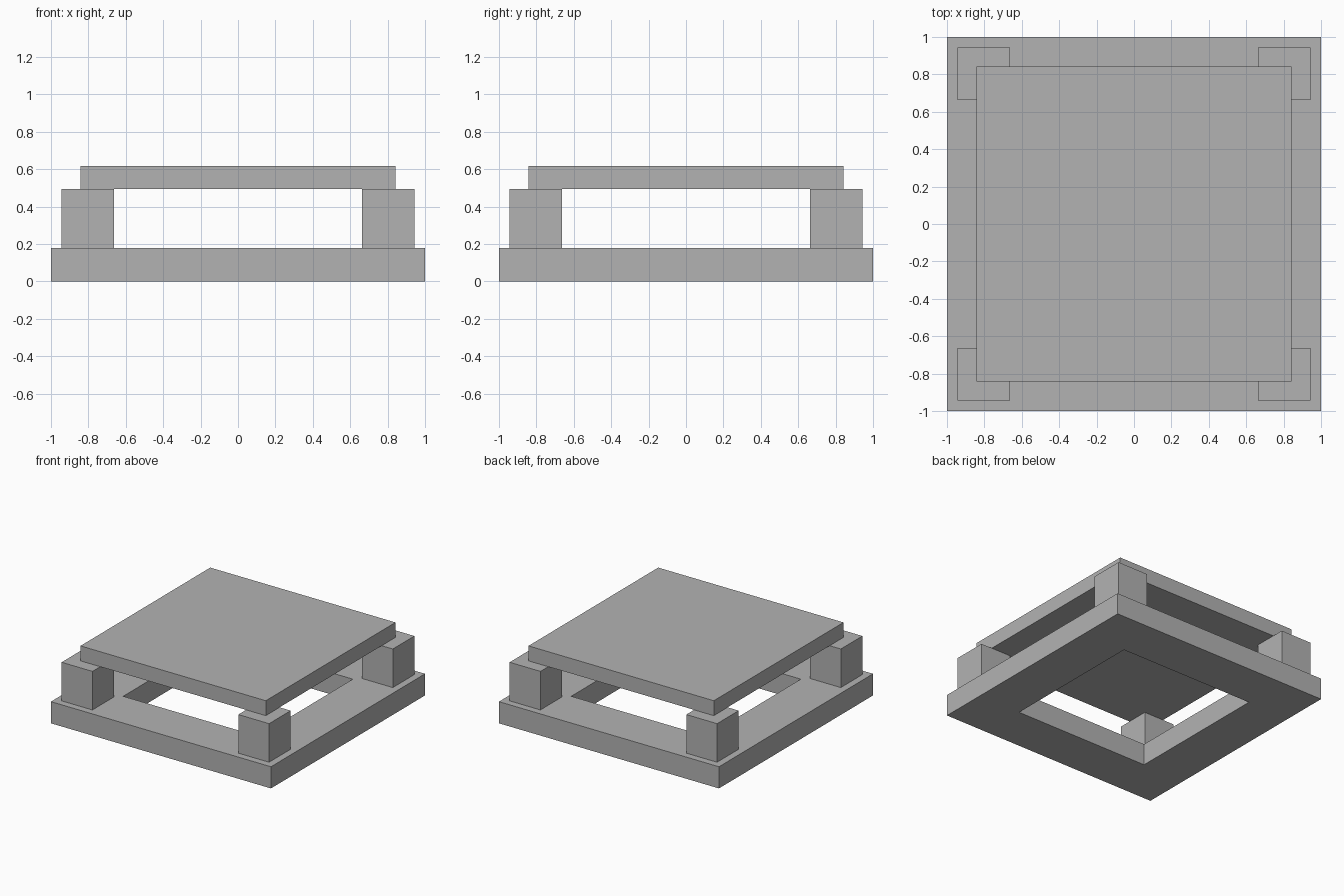
import bpy
import bmesh

if "Cube" in bpy.data.objects:
    bpy.data.objects.remove(bpy.data.objects["Cube"])

grey = bpy.data.materials.new("plain grey")
grey.diffuse_color = (0.45, 0.45, 0.45, 1)
grey.use_nodes = True
grey.node_tree.nodes["Principled BSDF"].inputs["Base Color"].default_value = grey.diffuse_color


def finish(name, bm):
    bmesh.ops.recalc_face_normals(bm, faces=bm.faces)
    mesh = bpy.data.meshes.new(name)
    bm.to_mesh(mesh)
    bm.free()
    mesh.materials.append(grey)
    obj = bpy.data.objects.new(name, mesh)
    bpy.context.collection.objects.link(obj)
    return obj


def box(name, x, y, half, z0, z1):
    bm = bmesh.new()
    bmesh.ops.create_cube(bm, size=1)
    for v in bm.verts:
        v.co = (x + v.co.x * 2 * half, y + v.co.y * 2 * half,
                z0 if v.co.z < 0 else z1)
    return finish(name, bm)


def square_frame(name, outer, inner, z0, z1):
    bm = bmesh.new()
    corners = [(-1, -1), (1, -1), (1, 1), (-1, 1)]
    # Rectangular cross-section swept round the four mitred corners
    rings = [[bm.verts.new((sx * r, sy * r, z))
              for r, z in ((outer, z0), (outer, z1), (inner, z1), (inner, z0))]
             for sx, sy in corners]
    for i in range(4):
        a, b = rings[i], rings[(i + 1) % 4]
        for j in range(4):
            k = (j + 1) % 4
            bm.faces.new((a[j], b[j], b[k], a[k]))
    return finish(name, bm)


# Open base frame
square_frame("base_frame", 1.0, 0.614, 0.0, 0.178)

# Four corner blocks
for side, sx in (("left", -1), ("right", 1)):
    for end, sy in (("front", -1), ("back", 1)):
        box(f"{end}_{side}_block", sx * 0.803, sy * 0.803, 0.14, 0.178, 0.495)

# Solid top slab
box("top_slab", 0, 0, 0.842, 0.495, 0.618)
